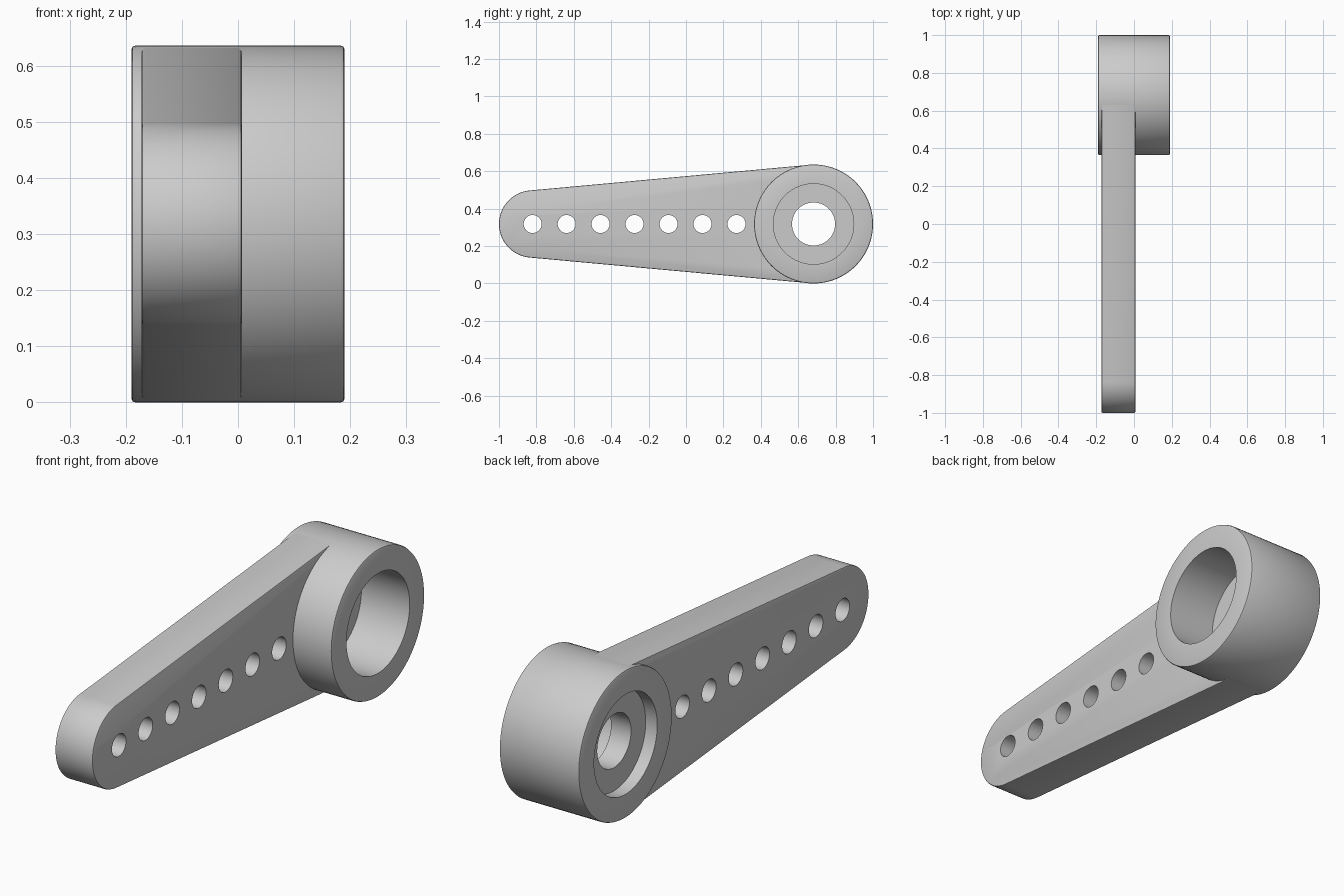
import bpy, bmesh, math
from mathutils import Matrix, Vector

if "Cube" in bpy.data.objects:
    bpy.data.objects.remove(bpy.data.objects["Cube"], do_unlink=True)

HUB_R, TIP_R = 0.318, 0.18
HUB_Y, TIP_Y, MID_Z = 1 - HUB_R, -1 + TIP_R, HUB_R

grey = bpy.data.materials.new("plain grey")
grey.use_nodes = True
grey.diffuse_color = (0.6, 0.6, 0.6, 1)
grey.node_tree.nodes["Principled BSDF"].inputs["Base Color"].default_value = grey.diffuse_color


def make_object(name, bm):
    bmesh.ops.recalc_face_normals(bm, faces=bm.faces)
    mesh = bpy.data.meshes.new(name)
    bm.to_mesh(mesh)
    bm.free()
    mesh.materials.append(grey)
    obj = bpy.data.objects.new(name, mesh)
    bpy.context.collection.objects.link(obj)
    return obj


def add_rod(bm, y, radius, segments):
    turn = Matrix.Translation((0, y, MID_Z)) @ Matrix.Rotation(math.pi / 2, 4, 'Y')
    bmesh.ops.create_cone(bm, cap_ends=True, segments=segments, radius1=radius,
                          radius2=radius, depth=1, matrix=turn)


def shade(obj):
    bpy.ops.object.select_all(action='DESELECT')
    obj.select_set(True)
    bpy.context.view_layer.objects.active = obj
    bpy.ops.object.shade_smooth_by_angle(angle=math.radians(35))


# Hub: stepped ring turned around the x axis, (x, radius) profile
half, soft = 0.19, 0.007
bore_r, shaft_r = 0.215, 0.115
profile = [(-half, bore_r), (-half, HUB_R - soft), (-half + soft * 0.3, HUB_R - soft * 0.3),
           (-half + soft, HUB_R), (half - soft, HUB_R),
           (half - soft * 0.3, HUB_R - soft * 0.3), (half, HUB_R - soft), (half, bore_r),
           (-0.04, bore_r), (-0.04, shaft_r), (-0.135, shaft_r), (-0.135, bore_r)]
bm = bmesh.new()
verts = [bm.verts.new((x, HUB_Y, MID_Z + r)) for x, r in profile]
edges = [bm.edges.new((verts[i - 1], verts[i])) for i in range(len(verts))]
bmesh.ops.spin(bm, geom=verts + edges, cent=(0, HUB_Y, MID_Z), axis=(1, 0, 0),
               angle=2 * math.pi, steps=96)
bmesh.ops.remove_doubles(bm, verts=bm.verts, dist=0.0001)
hub = make_object("hub", bm)

# Arm: tapered plate tangent to the tip circle and the hub
x_low, x_high = -0.172, 0.007
root_r = HUB_R - 0.001
lean = math.asin((root_r - TIP_R) / (HUB_Y - TIP_Y))
outline = []
for centre, radius, start, sweep in (
        (HUB_Y, root_r, -math.pi / 2 - lean, math.pi + 2 * lean),
        (TIP_Y, TIP_R, math.pi / 2 + lean, math.pi - 2 * lean)):
    for i in range(49):
        a = start + sweep * i / 48
        outline.append((centre + radius * math.cos(a), MID_Z + radius * math.sin(a)))
bm = bmesh.new()
face = bm.faces.new([bm.verts.new((x_low, y, z)) for y, z in outline])
side = bmesh.ops.extrude_face_region(bm, geom=[face])
bmesh.ops.translate(bm, vec=Vector((x_high - x_low, 0, 0)),
                    verts=[g for g in side["geom"] if isinstance(g, bmesh.types.BMVert)])
arm = make_object("arm", bm)
bevel = arm.modifiers.new("soft edges", 'BEVEL')
bevel.width, bevel.segments = 0.006, 2
bevel.limit_method, bevel.angle_limit = 'ANGLE', math.radians(40)

# Cutter: seven holes along the arm and room for the hub bore
bm = bmesh.new()
for i in range(7):
    add_rod(bm, TIP_Y + 0.1817 * i, 0.048, 32)
add_rod(bm, HUB_Y, 0.26, 64)
cutter = make_object("hole_cutter", bm)
cut = arm.modifiers.new("holes", 'BOOLEAN')
cut.operation, cut.solver, cut.object = 'DIFFERENCE', 'EXACT', cutter

# Apply the cuts and drop the cutter
bpy.context.view_layer.update()
result = bpy.data.meshes.new_from_object(arm.evaluated_get(bpy.context.evaluated_depsgraph_get()))
arm.modifiers.clear()
arm.data = result
bpy.data.objects.remove(cutter, do_unlink=True)

for part in (hub, arm):
    shade(part)
